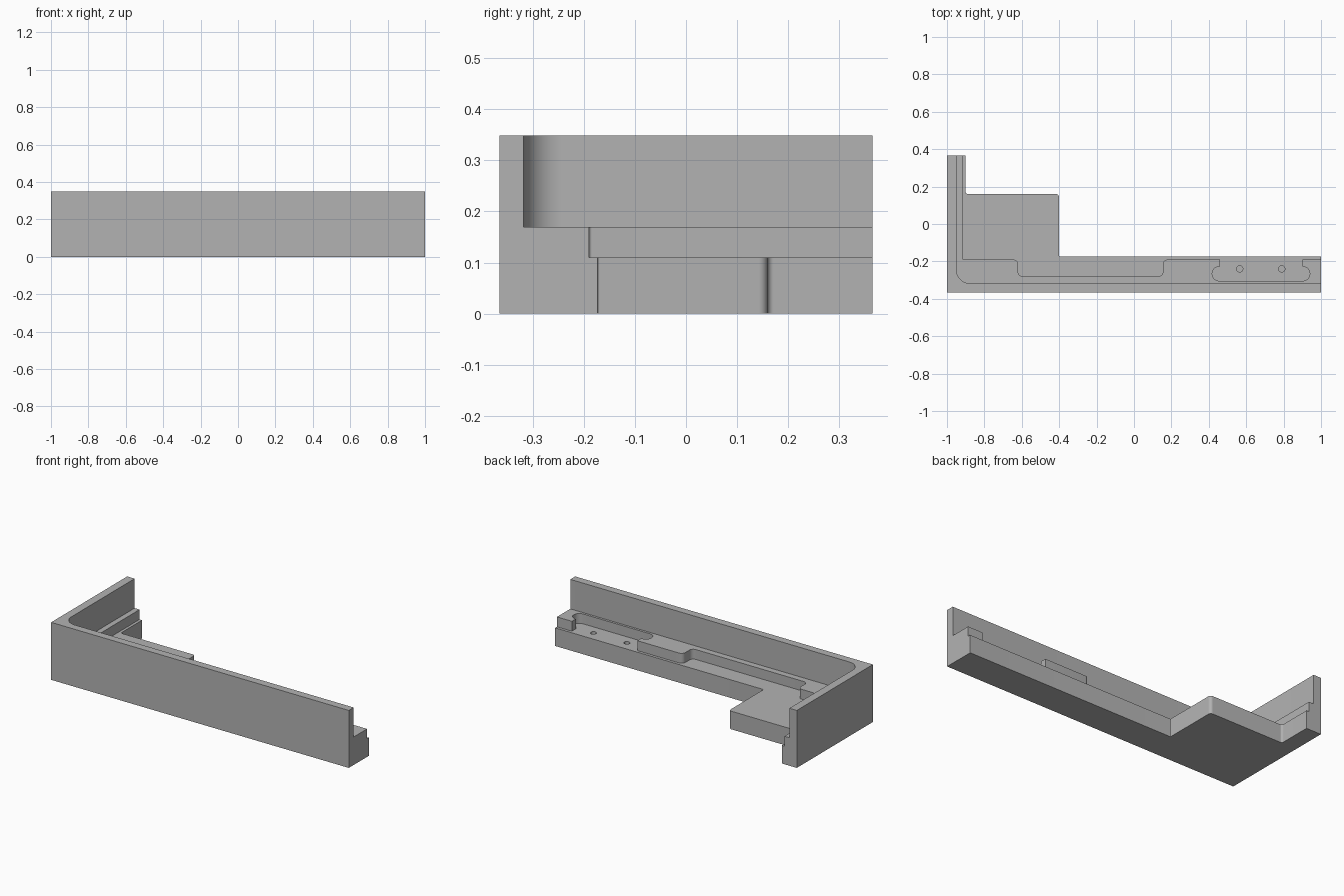
import bpy, bmesh, math
from mathutils import Vector

if "Cube" in bpy.data.objects:
    bpy.data.objects.remove(bpy.data.objects["Cube"])

grey = bpy.data.materials.new("plain grey")
grey.diffuse_color = (0.45, 0.45, 0.45, 1)
grey.use_nodes = True
grey.node_tree.nodes["Principled BSDF"].inputs["Base Color"].default_value = grey.diffuse_color


def rounded(points, steps=8):
    """Replace each corner (x, y, radius) by a tangent arc."""
    out = []
    n = len(points)
    for i, (x, y, r) in enumerate(points):
        p = Vector((x, y))
        if r == 0:
            out.append(p)
            continue
        a = (Vector(points[i - 1][:2]) - p).normalized()
        b = (Vector(points[(i + 1) % n][:2]) - p).normalized()
        half = a.angle(b) / 2
        centre = p + (a + b).normalized() * (r / math.sin(half))
        start = p + a * (r / math.tan(half)) - centre
        end = p + b * (r / math.tan(half)) - centre
        sweep = start.angle(end)
        for k in range(steps + 1):
            t = k / steps
            v = start * math.sin((1 - t) * sweep) + end * math.sin(t * sweep)
            out.append(centre + v / math.sin(sweep))
    return out


def prism(name, outline, z0, z1):
    """Extrude a flat outline between two heights."""
    bm = bmesh.new()
    face = bm.faces.new([bm.verts.new((p[0], p[1], z0)) for p in outline])
    top = bmesh.ops.extrude_face_region(bm, geom=[face])["geom"]
    bmesh.ops.translate(bm, vec=(0, 0, z1 - z0),
                        verts=[g for g in top if isinstance(g, bmesh.types.BMVert)])
    bmesh.ops.recalc_face_normals(bm, faces=bm.faces)
    mesh = bpy.data.meshes.new(name)
    bm.to_mesh(mesh)
    bm.free()
    mesh.materials.append(grey)
    obj = bpy.data.objects.new(name, mesh)
    bpy.context.collection.objects.link(obj)
    return obj


def cut(target, cutter):
    """Subtract the cutter and discard it."""
    bpy.context.view_layer.objects.active = target
    mod = target.modifiers.new("cut", 'BOOLEAN')
    mod.operation = 'DIFFERENCE'
    mod.solver = 'EXACT'
    mod.object = cutter
    bpy.ops.object.modifier_apply(modifier=mod.name)
    bpy.data.objects.remove(cutter)


# Full-height block with the stepped corner footprint
bracket = prism("corner_bracket", rounded([
    (-1, -0.365, 0), (1, -0.365, 0), (1, -0.173, 0), (-0.4, -0.173, 0.004),
    (-0.4, 0.16, 0.018), (-0.9, 0.16, 0.012), (-0.9, 0.365, 0), (-1, 0.365, 0)]),
    0, 0.349)

# Upper space behind the tall thin walls
cut(bracket, prism("wall_cutter", rounded([
    (-0.95, 0.6, 0), (-0.95, -0.318, 0.075), (1.2, -0.318, 0), (1.2, 0.6, 0)], 16),
    0.17, 0.6))

# Lower space above the base, with the long recess and the undercut pocket
cut(bracket, prism("ledge_cutter", rounded([
    (-0.917, 0.6, 0), (-0.917, -0.19, 0.006),
    (-0.62, -0.19, 0.025), (-0.62, -0.28, 0.025),
    (0.155, -0.28, 0.025), (0.155, -0.19, 0.025),
    (0.46, -0.19, 0), (0.46, -0.228, 0), (0.418, -0.228, 0.037), (0.418, -0.304, 0.037),
    (0.94, -0.304, 0.037), (0.94, -0.228, 0.037), (0.9, -0.228, 0), (0.9, -0.19, 0),
    (1.2, -0.19, 0), (1.2, 0.6, 0)]), 0.11, 0.6))

# Two blind screw holes in the pocket floor
for x in (0.565, 0.79):
    ring = [(x + 0.017 * math.cos(a), -0.24 + 0.017 * math.sin(a))
            for a in (math.tau * k / 24 for k in range(24))]
    cut(bracket, prism("hole_cutter", ring, 0.04, 0.14))

# Smooth the fillets, keep the edges sharp
bracket.select_set(True)
bpy.context.view_layer.objects.active = bracket
bpy.ops.object.shade_smooth_by_angle(angle=math.radians(30))
